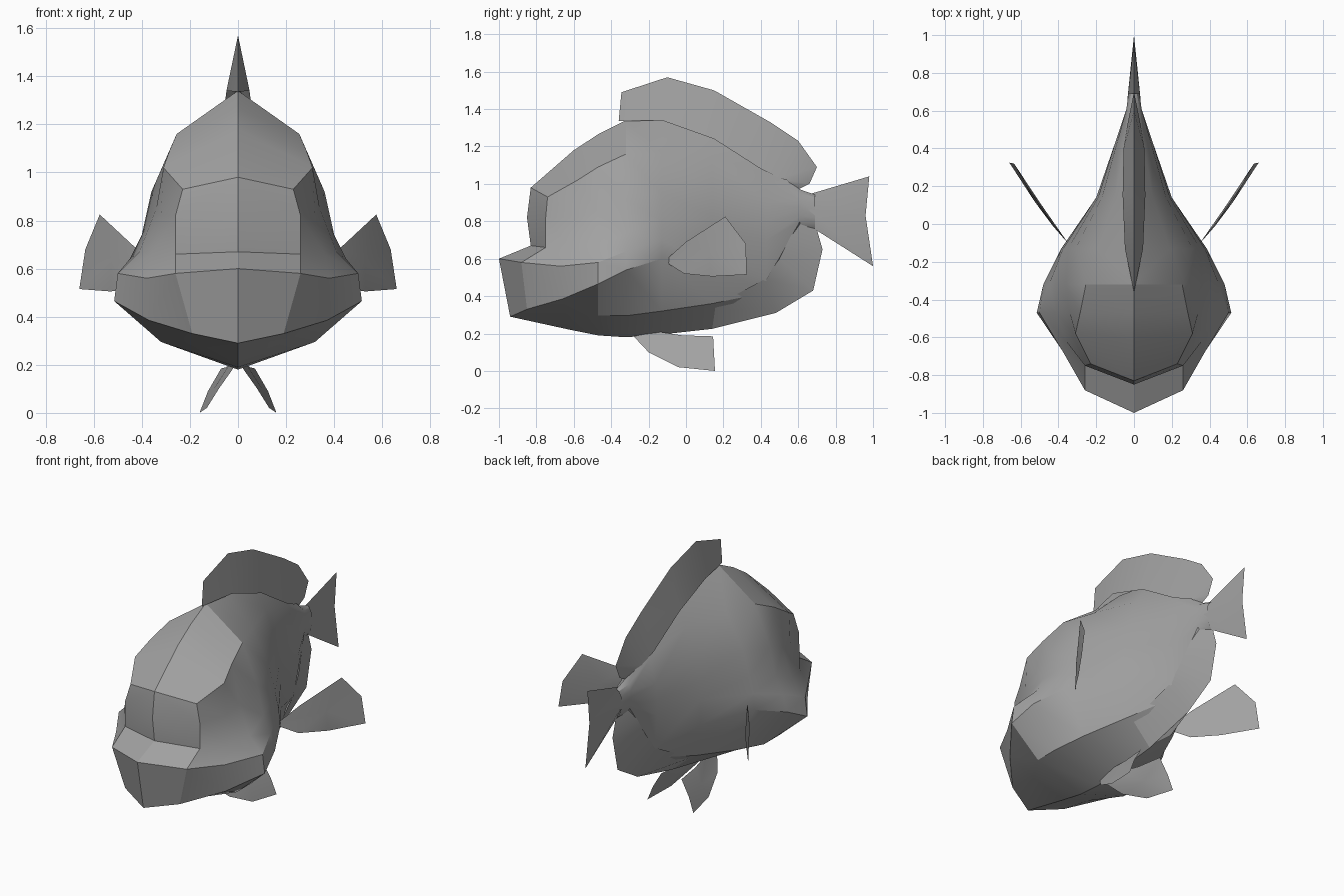
import bpy, bmesh, math

if "Cube" in bpy.data.objects:
    bpy.data.objects.remove(bpy.data.objects["Cube"])

grey = bpy.data.materials.new("scale_grey")
grey.diffuse_color = (0.36, 0.36, 0.36, 1)
grey.use_nodes = True
grey.node_tree.nodes["Principled BSDF"].inputs["Base Color"].default_value = grey.diffuse_color


def finish(name, bm, angle=25):
    bmesh.ops.remove_doubles(bm, verts=bm.verts, dist=0.002)
    bmesh.ops.dissolve_degenerate(bm, dist=0.0005, edges=bm.edges)
    bmesh.ops.recalc_face_normals(bm, faces=bm.faces)
    mesh = bpy.data.meshes.new(name)
    bm.to_mesh(mesh)
    bm.free()
    mesh.materials.append(grey)
    ob = bpy.data.objects.new(name, mesh)
    bpy.context.collection.objects.link(ob)
    bpy.ops.object.select_all(action='DESELECT')
    bpy.context.view_layer.objects.active = ob
    ob.select_set(True)
    bpy.ops.object.shade_smooth_by_angle(angle=math.radians(angle))
    return ob


def add_face(bm, points):
    unique = [p for i, p in enumerate(points) if p not in points[:i]]
    if len(unique) > 2:
        bm.faces.new([bm.verts.new(p) for p in unique])


# Face columns, from brow through lip to chin
chin, brow = (0, -.94, .29), (0, -.83, .98)
columns = [
    [brow, brow, (0, -.85, .82), (0, -.83, .67), (0, -1, .6), chin, chin, chin],
    [brow, (.23, -.74, .93), (.26, -.75, .82), (.26, -.75, .66),
     (.26, -.88, .58), (.19, -.85, .33), chin, chin],
    [(0, -.6, 1.18), (.31, -.58, 1.02), (.32, -.58, .82), (.36, -.62, .66),
     (.38, -.67, .56), (.37, -.66, .385), (.2, -.65, .3), (0, -.62, .22)],
]
# Body stations: y, then (x, z) from back ridge to keel
stations = [
    (-.47, [(0, 1.265), (.285, 1.09), (.34, .85), (.41, .67), (.5, .58), (.515, .465), (.32, .295), (0, .19)]),
    (-.32, [(0, 1.34), (.255, 1.16), (.36, .92), (.40, .74), (.45, .64), (.48, .54), (.32, .295), (0, .18)]),
    (-.13, [(0, 1.345), (.19, 1.16), (.31, .95), (.35, .8), (.375, .7), (.385, .6), (.27, .32), (0, .195)]),
    (.14, [(0, 1.3), (.1, 1.15), (.17, .95), (.19, .83), (.2, .72), (.2, .56), (.17, .36), (0, .225)]),
    (.43, [(0, 1.14), (.05, 1.05), (.09, .9), (.1, .8), (.1, .7), (.085, .49), (.04, .42), (0, .36)]),
    (.61, [(0, .97), (.03, .95), (.04, .91), (.04, .87), (.04, .83), (.035, .8), (.02, .77), (0, .74)]),
    (.69, [(0, .942), (.015, .93), (.03, .9), (.03, .85), (.03, .82), (.02, .79), (.01, .77), (0, .757)]),
]
columns += [[(x, y, z) for x, z in row] for y, row in stations]

# Body, lofted on both sides
bm = bmesh.new()
for s in (1, -1):
    side = [[(s * x if x else 0, y, z) for x, y, z in col] for col in columns]
    for a, b in zip(side, side[1:]):
        for i in range(len(a) - 1):
            add_face(bm, [a[i], b[i], b[i + 1], a[i + 1]])
finish("body", bm)


def blade(name, ribs):
    """Middle fin: each rib is base (y, z), half width at base, tip (y, z)."""
    bm = bmesh.new()
    for s in (1, -1):
        for (b0, w0, t0), (b1, w1, t1) in zip(ribs, ribs[1:]):
            add_face(bm, [(s * w0 if w0 else 0, *b0), (s * w1 if w1 else 0, *b1),
                          (0, *t1), (0, *t0)])
    return finish(name, bm)


blade("dorsal_fin", [
    ((-.36, 1.335), 0, (-.345, 1.49)), ((-.13, 1.34), .048, (-.1, 1.57)),
    ((.15, 1.24), .06, (.15, 1.5)), ((.4, 1.08), .055, (.45, 1.33)),
    ((.5, 1.03), .04, (.6, 1.23)), ((.54, 1.02), .03, (.7, 1.09)),
    ((.56, 1.0), .02, (.66, 1.0)), ((.53, .97), 0, (.6, .97))])
blade("anal_fin", [
    ((.14, .34), .14, (.14, .225)), ((.42, .49), .085, (.48, .31)),
    ((.5, .6), .07, (.68, .43)), ((.56, .72), .05, (.73, .65)),
    ((.6, .8), .03, (.7, .755))])
blade("tail_fin", [
    ((.66, .945), 0, (.98, 1.04)), ((.66, .86), .035, (.96, .83)),
    ((.69, .757), 0, (1, .56))])


def side_fin(name, outline, centre, thick):
    """Paired thin fin, fanned around a centre point."""
    for label, s in (("right", 1), ("left", -1)):
        bm = bmesh.new()
        pts = [(s * x, y, z) for x, y, z in outline]
        c = (s * centre[0], *centre[1:])
        for a, b in zip(pts, pts[1:] + pts[:1]):
            for dx in (-thick, thick):
                add_face(bm, [a, b, (c[0] + dx, *c[1:])])
        finish(f"{label}_{name}", bm)


side_fin("pectoral_fin", [
    (.35, -.1, .6), (.43, .0, .69), (.575, .21, .825), (.635, .32, .68),
    (.66, .325, .515), (.53, .14, .505), (.43, -.01, .52), (.36, -.09, .57)],
    (.515, .12, .63), .012)
side_fin("pelvic_fin", [
    (.02, -.28, .185), (.08, -.2, .1), (.13, -.04, .02), (.16, .155, .0),
    (.125, .15, .09), (.07, .145, .185), (.05, -.02, .19), (.03, -.15, .21)],
    (.09, -.01, .1), .01)
